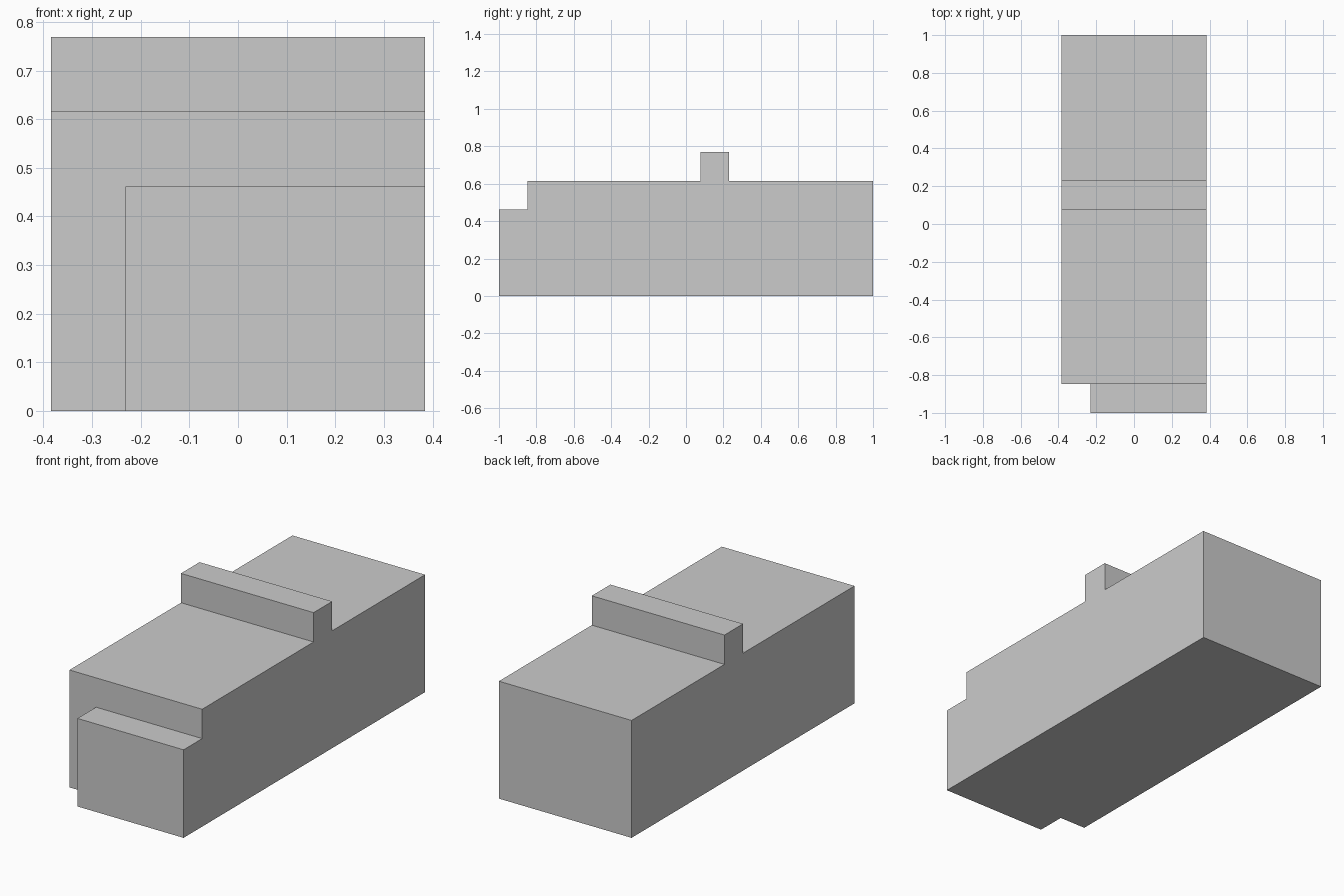
import bpy
import bmesh
import math
from mathutils import Vector

if "Cube" in bpy.data.objects:
    bpy.data.objects.remove(bpy.data.objects["Cube"])

U = 2 / 13                    # grid module: the model is 5 x 13 x 5 modules
HALF_W = 2.5 * U
BODY_FRONT, BODY_TOP = -5.5 * U, 4 * U
RIDGE = (0.5 * U, 1.5 * U)    # y range of the raised ridge
STEP_LEFT, STEP_TOP = -1.5 * U, 3 * U

X, Y, Z = Vector((1, 0, 0)), Vector((0, 1, 0)), Vector((0, 0, 1))


def cut(bm, point, normal):
    """Slice edges into the mesh along a plane."""
    bmesh.ops.bisect_plane(bm, geom=bm.verts[:] + bm.edges[:] + bm.faces[:],
                           plane_co=point, plane_no=normal)


def pull(bm, center, offset):
    """Extrude the face nearest to a point."""
    face = min(bm.faces, key=lambda f: (f.calc_center_median() - center).length)
    result = bmesh.ops.extrude_face_region(bm, geom=[face])
    verts = [g for g in result["geom"] if isinstance(g, bmesh.types.BMVert)]
    bmesh.ops.translate(bm, verts=verts, vec=offset)
    if face.is_valid:
        bmesh.ops.delete(bm, geom=[face], context='FACES_ONLY')


# Main body block
bm = bmesh.new()
bmesh.ops.create_cube(bm, size=1)
for v in bm.verts:
    v.co = (v.co.x * 2 * HALF_W,
            1 if v.co.y > 0 else BODY_FRONT,
            BODY_TOP if v.co.z > 0 else 0)

# Raised ridge across the top
for y in RIDGE:
    cut(bm, Y * y, Y)
pull(bm, Vector((0, sum(RIDGE) / 2, BODY_TOP)), Z * U)

# Lower step on the front, set in from the left side
cut(bm, X * STEP_LEFT, X)
cut(bm, Z * STEP_TOP, Z)
pull(bm, Vector(((STEP_LEFT + HALF_W) / 2, BODY_FRONT, STEP_TOP / 2)), -Y * U)

# Clean up leftover flat edges
bmesh.ops.dissolve_limit(bm, angle_limit=math.radians(1),
                         verts=bm.verts[:], edges=bm.edges[:])
bmesh.ops.recalc_face_normals(bm, faces=bm.faces[:])

mesh = bpy.data.meshes.new("stepped_block")
bm.to_mesh(mesh)
bm.free()

grey = bpy.data.materials.new("light_grey")
grey.diffuse_color = (0.6, 0.6, 0.6, 1)
grey.use_nodes = True
grey.node_tree.nodes["Principled BSDF"].inputs["Base Color"].default_value = grey.diffuse_color
mesh.materials.append(grey)
bpy.context.collection.objects.link(bpy.data.objects.new("stepped_block", mesh))
